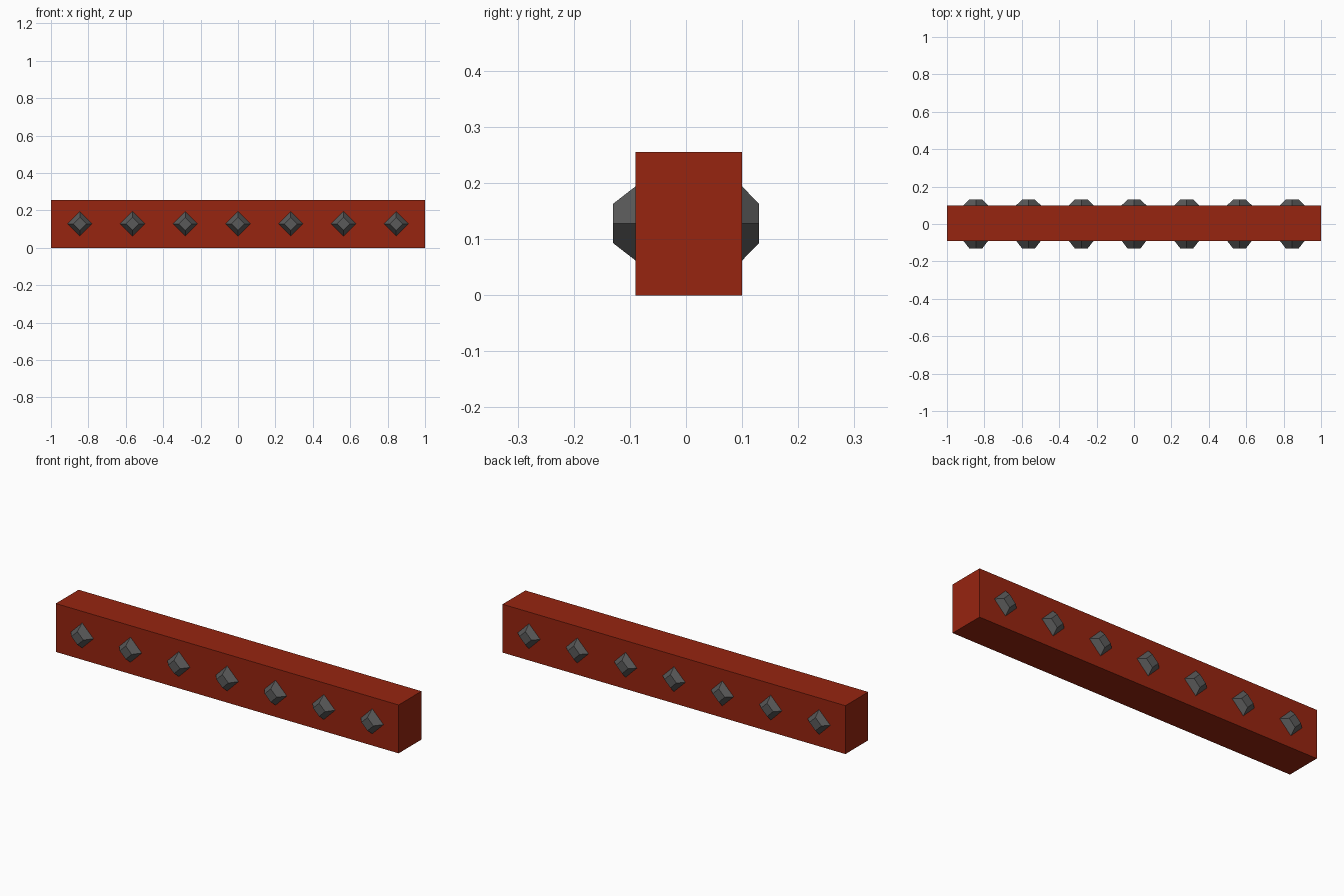
import bpy, bmesh, math
from mathutils import Matrix

if "Cube" in bpy.data.objects:
    bpy.data.objects.remove(bpy.data.objects["Cube"])


def material(name, rgb):
    m = bpy.data.materials.new(name)
    m.diffuse_color = (*rgb, 1)
    m.use_nodes = True
    m.node_tree.nodes["Principled BSDF"].inputs["Base Color"].default_value = m.diffuse_color
    return m


red = material("red_paint", (0.31, 0.018, 0.005))
iron = material("dark_iron", (0.10, 0.10, 0.10))


def finish(name, bm, mat):
    mesh = bpy.data.meshes.new(name)
    bm.to_mesh(mesh)
    bm.free()
    mesh.materials.append(mat)
    obj = bpy.data.objects.new(name, mesh)
    bpy.context.collection.objects.link(obj)


# Long square-edged beam
Y0, Y1, H = -0.09, 0.10, 0.255
bm = bmesh.new()
bmesh.ops.create_cube(bm, size=1, matrix=Matrix.Translation((0, (Y0 + Y1) / 2, H / 2))
                      @ Matrix.Diagonal((2, Y1 - Y0, H, 1)))
finish("beam", bm, red)


# Row of four-sided truncated studs, points up, on one face of the beam
def stud_row(name, y_base, y_tip):
    bm = bmesh.new()
    depth = abs(y_tip - y_base)
    turn = Matrix.Rotation(math.radians(90 if y_tip < y_base else -90), 4, 'X')
    for i in range(-3, 4):
        place = Matrix.Translation((i * 0.282, (y_base + y_tip) / 2, 0.128))
        made = bmesh.ops.create_cone(bm, cap_ends=True, segments=4, radius1=0.066,
                                     radius2=0.035, depth=depth, matrix=place @ turn)
    finish(name, bm, iron)


stud_row("front_studs", Y0, -0.13)
stud_row("back_studs", Y1, 0.13)
